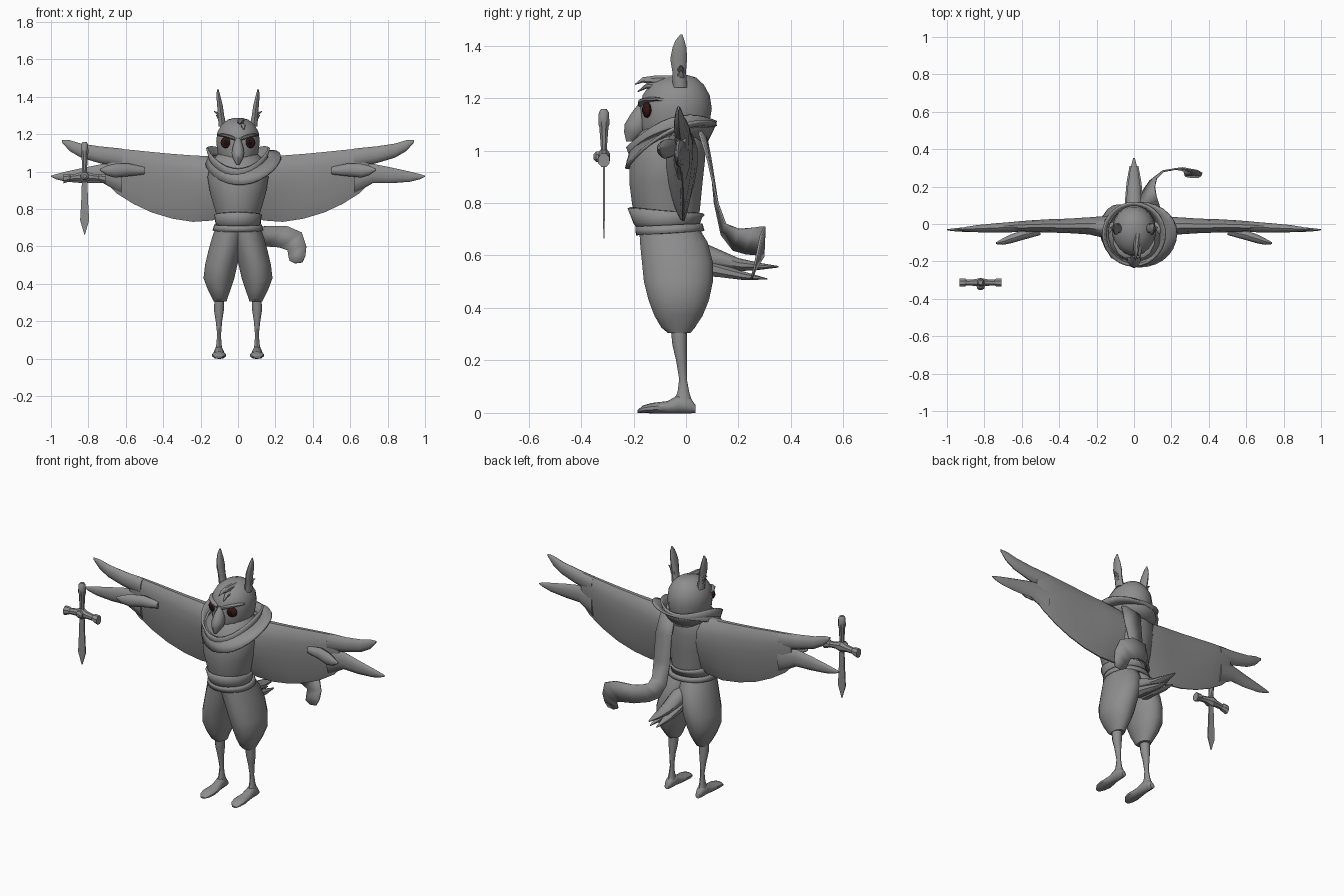
import bpy, bmesh, math
from mathutils import Vector


def material(name, rgb):
    m = bpy.data.materials.new(name)
    m.diffuse_color = (*rgb, 1)
    return m


GREY = material("plain grey", (0.27, 0.27, 0.27))
RED = material("dark red", (0.035, 0.008, 0.007))
BLACK = material("near black", (0.008, 0.005, 0.005))


def build(name, verts, faces, mat=GREY, mirror=False, thick=0, angle=40):
    bm = bmesh.new()
    vs = [bm.verts.new(v) for v in verts]
    for f in faces:
        bm.faces.new([vs[i] for i in f])
    bmesh.ops.recalc_face_normals(bm, faces=bm.faces)
    me = bpy.data.meshes.new(name)
    bm.to_mesh(me)
    bm.free()
    me.materials.append(mat)
    ob = bpy.data.objects.new(name, me)
    bpy.context.collection.objects.link(ob)
    bpy.ops.object.select_all(action='DESELECT')
    ob.select_set(True)
    bpy.context.view_layer.objects.active = ob
    bpy.ops.object.shade_smooth_by_angle(angle=math.radians(angle))
    if thick:
        s = ob.modifiers.new("thickness", 'SOLIDIFY')
        s.thickness, s.offset = thick, 0
    if mirror:
        m = ob.modifiers.new("mirror", 'MIRROR')
        m.use_mirror_merge = False
    return ob


def skin(name, rings, closed=True, caps=True, **kw):
    """Bridge a list of equal-length point rings."""
    n = len(rings[0])
    faces = []
    for r in range(len(rings) - 1):
        for i in range(n if closed else n - 1):
            j = (i + 1) % n
            faces.append((r*n + i, r*n + j, (r+1)*n + j, (r+1)*n + i))
    if caps:
        faces += [tuple(range(n)), tuple(range((len(rings)-1)*n, len(rings)*n))]
    return build(name, [p for r in rings for p in r], faces, **kw)


def loft(name, axis, rows, n=14, thin=0, offset=(0, 0, 0), **kw):
    """Rows are (position, a0, a1, b0, b1): elliptical sections along an axis."""
    rings = []
    for p, a0, a1, b0, b1 in rows:
        ring = []
        for i in range(n):
            t = 2*math.pi*(i + 0.5)/n
            b = (b0+b1)/2 + (b1-b0)/2*math.sin(t)
            a = (a0+a1)/2 + (a1-a0)/2*math.cos(t)*(1 - thin + thin*math.sin(t))
            co = {'x': (p, a, b), 'y': (a, p, b), 'z': (a, b, p)}[axis]
            ring.append(Vector(co) + Vector(offset))
        rings.append(ring)
    return skin(name, rings, **kw)


def band(name, edges, n=28, thick=0.012):
    """Open band; each edge is a function of the angle, zero at the front."""
    rings = [[e(2*math.pi*i/n) for i in range(n)] for e in edges]
    return skin(name, rings, caps=False, thick=thick)


# Torso and head
loft("torso", 'z', [(.70, -.11, .11, -.175, .045), (.78, -.12, .12, -.205, .055),
                    (.88, -.15, .15, -.218, .065), (.97, -.165, .165, -.215, .075),
                    (1.05, -.15, .15, -.19, .075), (1.10, -.1, .1, -.15, .06)], n=20)
loft("head", 'z', [(1.0, -.07, .07, -.12, .04), (1.05, -.09, .09, -.165, .075),
                   (1.10, -.11, .11, -.175, .09), (1.16, -.118, .118, -.175, .10),
                   (1.21, -.112, .112, -.167, .092), (1.25, -.09, .09, -.14, .07),
                   (1.278, -.055, .055, -.09, .04), (1.288, -.02, .02, -.045, .005)], n=20)
# Hooked beak
loft("beak", 'z', [(1.18, -.012, .012, -.18, -.14), (1.14, -.028, .028, -.21, -.14),
                   (1.10, -.036, .036, -.234, -.14), (1.07, -.03, .03, -.236, -.15),
                   (1.035, -.006, .006, -.228, -.20)], n=10)


# Eyes, pupils and brows
def eye_part(name, center, size, mat):
    rings = []
    for k in range(7):
        u = -math.pi/2*0.98 + math.pi*0.98*k/6
        ring = []
        for i in range(14):
            t = 2*math.pi*i/14
            ring.append((center[0] + size[0]*math.cos(u)*math.cos(t) + .45*size[1]*math.sin(u),
                         center[1] - size[1]*math.sin(u) + .3*size[0]*math.cos(u)*math.cos(t),
                         center[2] + size[2]*math.cos(u)*math.sin(t)))
        rings.append(ring)
    skin(name, rings, mat=mat, mirror=True)


eye_part("eye", (.062, -.148, 1.155), (.031, .016, .031), RED)
eye_part("pupil", (.062, -.16, 1.155), (.015, .007, .017), BLACK)
loft("brow", 'x', [(.015, -.185, -.15, 1.165, 1.185), (.05, -.183, -.13, 1.177, 1.2),
                   (.085, -.16, -.1, 1.187, 1.205), (.11, -.11, -.08, 1.19, 1.2)],
     n=8, mirror=True)

# Ears with side tufts, and the forelock
loft("ear", 'z', [(1.24, .06, .105, -.05, .005), (1.30, .073, .108, -.052, 0),
                  (1.35, .08, .112, -.06, .004), (1.39, .09, .115, -.052, .002),
                  (1.42, .098, .115, -.04, -.006), (1.442, .104, .11, -.022, -.014)],
     n=10, mirror=True)
for z, tip in ((1.295, .128), (1.275, .118)):
    loft("ear_tuft", 'x', [(.08, -.04, .0, z - .02, z + .015), (.105, -.035, -.005, z, z + .022),
                           (tip, -.022, -.016, z + .026, z + .03)], n=6, mirror=True)
loft("forelock_upper", 'y', [(-.05, 0, .04, 1.25, 1.288), (-.12, -.005, .03, 1.25, 1.287),
                             (-.165, 0, .02, 1.258, 1.28), (-.195, .005, .008, 1.25, 1.254)], n=8)
loft("forelock_lower", 'y', [(-.09, .01, .04, 1.23, 1.265), (-.15, .015, .04, 1.235, 1.258),
                             (-.185, .03, .034, 1.222, 1.226)], n=8)

# Scarf: raised collar and draped lower fold
S, C = math.sin, math.cos
band("scarf_collar", [
    lambda a: (.165*S(a), -.055 - .168*C(a), 1.065 - .05*C(a) + .06*S(a)**2),
    lambda a: (.15*S(a), -.055 - .155*C(a), 1.03 - .05*C(a) + .04*S(a)**2),
    lambda a: (.12*S(a), -.055 - .13*C(a), .99 - .04*C(a) + .03*S(a)**2)])
band("scarf_drape", [
    lambda a: (.01 + .15*S(a), -.055 - .15*C(a), 1.05 - .04*C(a) + .03*S(a)**2),
    lambda a: (.02 + .175*S(a), -.055 - .165*C(a), 1.03 - .07*C(a) + .04*S(a)**2),
    lambda a: (.03 + .2*S(a), -.055 - .172*C(a), 1.015 - .085*C(a) + .045*S(a)**2 + .02*S(a))])

# Scarf tail: a ribbon that hangs down the back and curls sideways
ribbon = [((.02, .07, 1.09), (.13, .05, 1.07)), ((.03, .095, .96), (.14, .085, .96)),
          ((.03, .11, .8), (.13, .12, .8)), ((.035, .135, .68), (.12, .15, .72)),
          ((.05, .18, .62), (.11, .2, .70)), ((.085, .23, .605), (.12, .245, .705)),
          ((.15, .28, .60), (.16, .285, .71)), ((.22, .295, .595), (.26, .3, .71)),
          ((.265, .285, .58), (.34, .285, .675)), ((.27, .265, .545), (.365, .27, .60)),
          ((.275, .255, .525), (.36, .26, .55)), ((.305, .25, .51), (.345, .25, .515))]
skin("scarf_tail", ribbon, closed=False, caps=False, thick=.008)

# Waist sash and belt
band("sash", [
    lambda a: (.122*S(a), -.075 - .142*C(a), .77 + .012*C(a)),
    lambda a: (.116*S(a), -.07 - .125*C(a), .735 - .01*C(a)),
    lambda a: (.112*S(a), -.065 - .11*C(a), .705 - .008*C(a))])
band("belt", [
    lambda a: (.122*S(a), -.065 - .122*C(a), .715 - .005*C(a)),
    lambda a: (.13*S(a), -.06 - .125*C(a), .685 - .008*C(a))])

# Baggy trousers, shins and feet
loft("trouser_leg", 'z', [(.305, .06, .13, -.07, .018), (.325, .055, .14, -.095, .035),
                          (.37, .038, .163, -.122, .065), (.43, .018, .186, -.145, .09),
                          (.50, .002, .178, -.163, .105), (.57, -.02, .162, -.17, .106),
                          (.65, -.04, .14, -.178, .085), (.71, -.05, .118, -.18, .048)],
     n=16, mirror=True)
loft("shin", 'z', [(.32, .073, .127, -.058, .004), (.26, .074, .13, -.052, .003),
                   (.2, .084, .12, -.038, .003), (.13, .09, .112, -.026, .003),
                   (.08, .088, .116, -.032, .012), (.04, .08, .125, -.05, .025)],
     n=10, mirror=True)
loft("foot", 'y', [(.036, .088, .118, .0, .03), (.015, .08, .126, -.002, .06),
                   (-.03, .076, .128, -.002, .068), (-.07, .07, .133, -.002, .045),
                   (-.13, .062, .14, -.002, .038), (-.165, .07, .135, 0, .028),
                   (-.185, .09, .12, 0, .01)], n=10, mirror=True)

# Wings: broad panel, two tip feathers and a thumb feather
loft("wing", 'x', [(.06, -.12, .07, .76, 1.07), (.14, -.105, .07, .735, 1.085),
                   (.24, -.075, .055, .728, 1.09), (.35, -.065, .045, .745, 1.098),
                   (.46, -.06, .04, .778, 1.108), (.56, -.055, .032, .825, 1.118),
                   (.65, -.05, .022, .882, 1.126), (.70, -.043, .008, .935, 1.13)],
     n=16, thin=.35, mirror=True)
loft("upper_tip_feather", 'x', [(.62, -.045, .015, 1.02, 1.123), (.74, -.047, .005, 1.045, 1.135),
                                (.84, -.045, -.005, 1.075, 1.15), (.90, -.04, -.015, 1.11, 1.168),
                                (.94, -.033, -.025, 1.155, 1.17)], n=10, mirror=True)
loft("lower_tip_feather", 'x', [(.62, -.045, .015, .88, 1.05), (.72, -.045, .002, .938, 1.042),
                                (.82, -.045, -.01, .938, 1.022), (.92, -.042, -.018, .946, 1.0),
                                (.975, -.038, -.024, .96, .986), (1.0, -.033, -.028, .972, .978)],
     n=10, mirror=True)
loft("thumb_feather", 'x', [(.5, -.06, -.02, .985, 1.025), (.59, -.085, -.03, .975, 1.045),
                            (.66, -.105, -.055, .968, 1.042), (.70, -.112, -.075, .98, 1.032),
                            (.738, -.108, -.098, 1.005, 1.015)], n=10, mirror=True)

# Tail feathers
loft("tail_upper_feather", 'y', [(.04, -.05, .05, .55, .66), (.11, -.045, .045, .545, .63),
                                 (.2, -.036, .036, .54, .59), (.28, -.024, .024, .545, .572),
                                 (.352, -.005, .005, .554, .56)], n=10)
for x in (-.02, .02):
    loft("tail_lower_feather", 'y', [(.06, -.03, .03, .52, .6), (.13, -.03, .03, .515, .57),
                                     (.22, -.022, .022, .505, .54), (.31, -.004, .004, .508, .513)],
         n=8, offset=(x, 0, 0))

# Sword hanging point down
P = (-.82, -.313, 0)
loft("sword_blade", 'z', [(.96, -.02, .02, -.006, .006), (.84, -.026, .026, -.006, .006),
                          (.74, -.034, .034, -.005, .005), (.665, -.003, .003, -.002, .002)],
     n=4, offset=P, angle=10)
loft("sword_grip", 'z', [(.99, -.013, .013, -.011, .011), (1.03, -.015, .015, -.014, .014),
                         (1.09, -.018, .018, -.019, .019), (1.10, -.022, .022, -.023, .023),
                         (1.145, -.02, .02, -.021, .021), (1.158, -.012, .012, -.012, .012)],
     n=8, offset=P)
loft("sword_guard", 'x', [(-.112, -.024, .024, .935, .99), (-.085, -.024, .024, .945, .99),
                          (-.075, -.017, .017, .95, .985), (-.035, -.019, .019, .952, .992),
                          (0, -.026, .026, .94, 1.01), (.035, -.019, .019, .952, .992),
                          (.075, -.017, .017, .95, .985), (.085, -.024, .024, .945, .99),
                          (.112, -.024, .024, .935, .99)], n=8, offset=P, angle=25)
loft("guard_stud", 'y', [(-.04, -.01, .01, .966, .986), (-.03, -.022, .022, .955, .997),
                         (0, -.024, .024, .953, 1.0)], n=8, offset=P)
